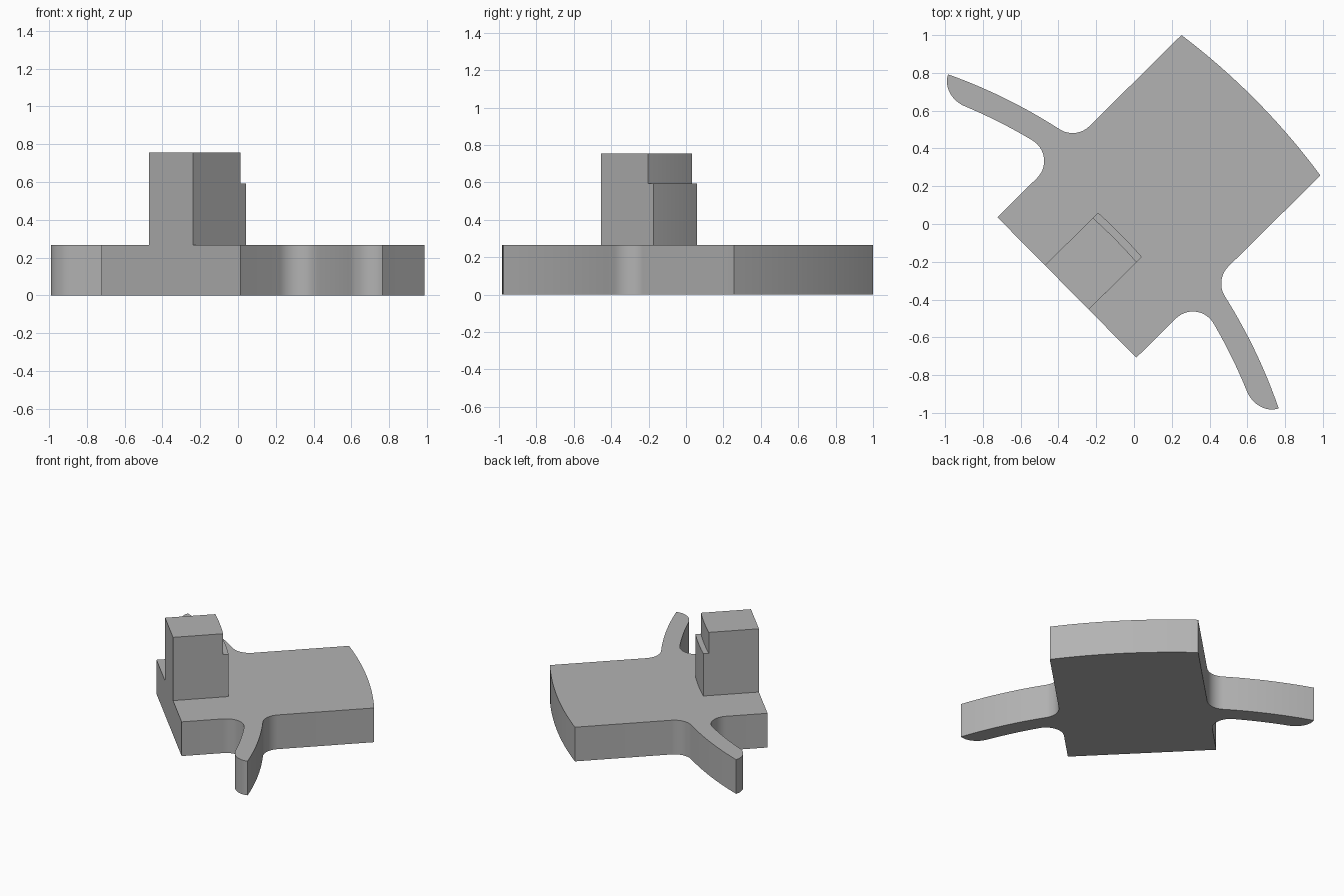
import bpy, bmesh
from math import atan2, sin, cos, pi, sqrt, radians
from mathutils import Matrix

cube = bpy.data.objects.get("Cube")
if cube:
    bpy.data.objects.remove(cube, do_unlink=True)

grey = bpy.data.materials.new("plain_grey")
grey.use_nodes = True
COLOUR = (0.45, 0.45, 0.45, 1)
grey.diffuse_color = COLOUR
grey.node_tree.nodes["Principled BSDF"].inputs["Base Color"].default_value = COLOUR

# Shared layout: every curved face is concentric about (CENTRE, 0)
CENTRE = -2.735
BACK, HALF = -0.489, 0.523
R_FRONT, R_ARM_OUT, R_ARM_IN = 3.655, 2.876, 2.75
FILLET = 0.127
PLACE = Matrix.Translation((-0.008, 0.008, 0)) @ Matrix.Rotation(radians(44.7), 4, 'Z')


def arc(cx, cy, r, a0, a1, n):
    return [(cx + r * cos(a0 + (a1 - a0) * i / n),
             cy + r * sin(a0 + (a1 - a0) * i / n)) for i in range(n + 1)]


def mirrored(half):
    """Close a half outline by reflecting it across the long axis."""
    return half + [(x, -y) for x, y in reversed(half) if abs(y) > 1e-6]


def extrude(name, outline, z0, z1):
    bm = bmesh.new()
    face = bm.faces.new([bm.verts.new((x, y, z0)) for x, y in outline])
    top = bmesh.ops.extrude_face_region(bm, geom=[face])["geom"]
    bmesh.ops.translate(bm, vec=(0, 0, z1 - z0),
                        verts=[g for g in top if isinstance(g, bmesh.types.BMVert)])
    bmesh.ops.recalc_face_normals(bm, faces=bm.faces)
    bm.transform(PLACE)
    mesh = bpy.data.meshes.new(name)
    bm.to_mesh(mesh)
    bm.free()
    mesh.materials.append(grey)
    obj = bpy.data.objects.new(name, mesh)
    bpy.context.collection.objects.link(obj)
    bpy.ops.object.select_all(action='DESELECT')
    obj.select_set(True)
    bpy.context.view_layer.objects.active = obj
    bpy.ops.object.shade_smooth_by_angle(angle=radians(25))
    return obj


# Base plate with two curved arms: half outline, front to back
fy = HALF + FILLET
out_x = CENTRE + sqrt((R_ARM_OUT + FILLET) ** 2 - fy ** 2)
in_x = CENTRE + sqrt((R_ARM_IN - FILLET) ** 2 - fy ** 2)
out_a = atan2(fy, out_x - CENTRE)
in_a = atan2(fy, in_x - CENTRE)
TIP_A, TIP_ROUND = 0.396, 0.0515

front_a = atan2(HALF, 0.882 - CENTRE)
half = arc(CENTRE, 0, R_FRONT, 0, front_a, 12)
half += arc(out_x, fy, FILLET, -pi / 2, -pi + out_a, 12)
half += arc(CENTRE, 0, R_ARM_OUT, out_a, TIP_A + TIP_ROUND, 12)[1:]
# Rounded inner corner of the arm tip
for i in range(1, 13):
    t = pi / 2 * (1 - i / 12)
    r = R_ARM_OUT - (R_ARM_OUT - R_ARM_IN) * cos(t)
    a = TIP_A + TIP_ROUND * sin(t)
    half.append((CENTRE + r * cos(a), r * sin(a)))
half += arc(CENTRE, 0, R_ARM_IN, TIP_A, in_a, 12)[1:]
half += arc(in_x, fy, FILLET, in_a, -pi / 2, 14)[1:]
half.append((BACK, HALF))
extrude("base_plate_with_arms", mirrored(half), 0, 0.265)


# Stepped post, flush with the back of the plate
def post(name, radius, z0, z1):
    w = 0.165
    outline = arc(CENTRE, 0, radius, 0, atan2(w, radius), 5) + [(BACK, w)]
    extrude(name, mirrored(outline), z0, z1)


post("post_lower", 2.647, 0.265, 0.593)
post("post_upper", 2.608, 0.593, 0.755)
